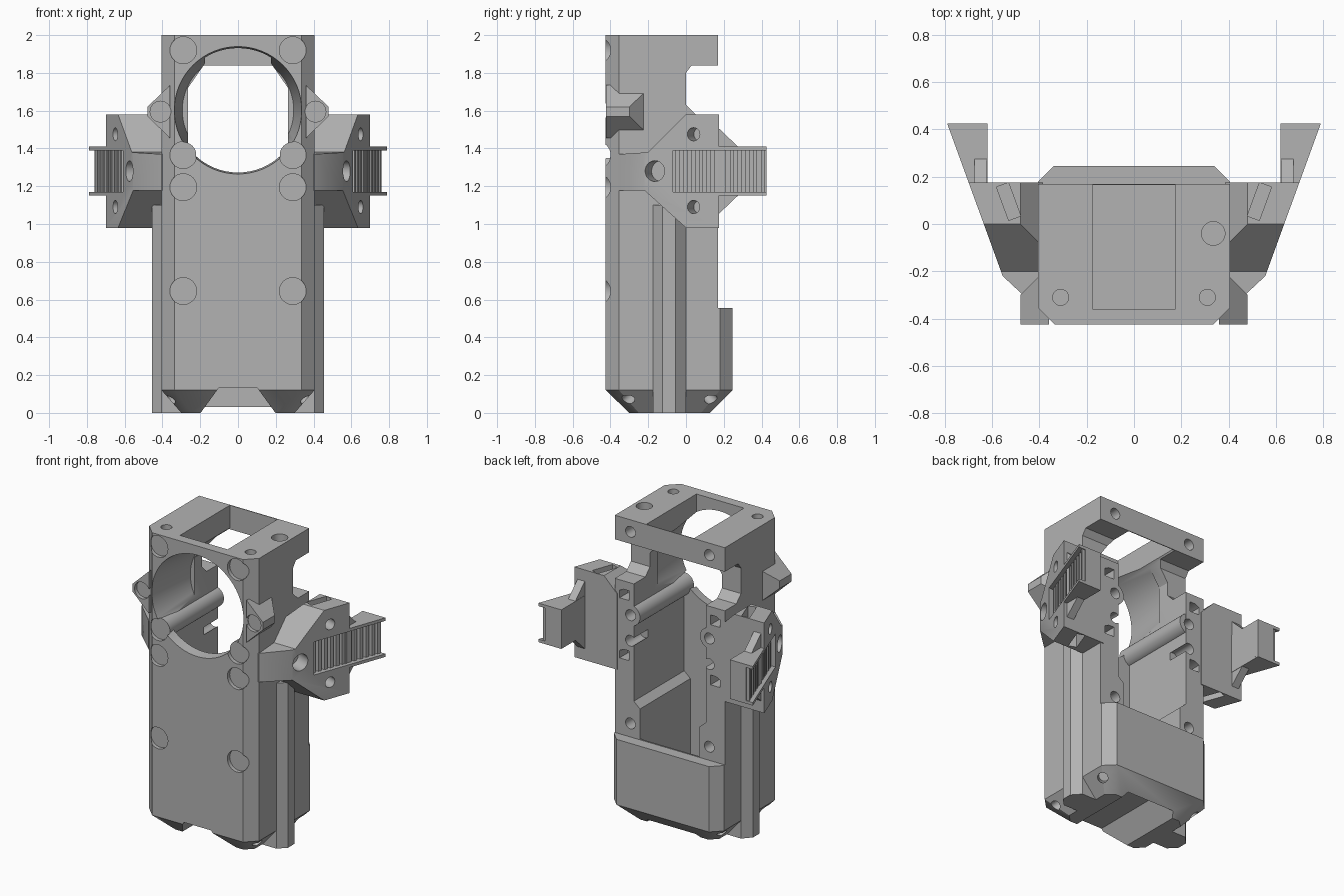
import bpy, bmesh, math
from mathutils import Vector

if "Cube" in bpy.data.objects:
    bpy.data.objects.remove(bpy.data.objects["Cube"])

grey = bpy.data.materials.new("plain grey")
grey.diffuse_color = (0.45, 0.45, 0.45, 1)
grey.use_nodes = True
grey.node_tree.nodes["Principled BSDF"].inputs["Base Color"].default_value = grey.diffuse_color


def finish(bm, name):
    bmesh.ops.recalc_face_normals(bm, faces=bm.faces)
    me = bpy.data.meshes.new(name)
    bm.to_mesh(me)
    bm.free()
    me.materials.append(grey)
    ob = bpy.data.objects.new(name, me)
    bpy.context.collection.objects.link(ob)
    return ob


def prism(name, pts, axis, a, b):
    """Extrude a 2D outline along an axis from a to b."""
    place = {'x': lambda p, t: (t, p[0], p[1]),
             'y': lambda p, t: (p[0], t, p[1]),
             'z': lambda p, t: (p[0], p[1], t)}[axis]
    bm = bmesh.new()
    lo = [bm.verts.new(place(p, a)) for p in pts]
    hi = [bm.verts.new(place(p, b)) for p in pts]
    bm.faces.new(lo)
    bm.faces.new(hi)
    n = len(pts)
    for i in range(n):
        j = (i + 1) % n
        bm.faces.new((lo[i], lo[j], hi[j], hi[i]))
    return finish(bm, name)


def cyl(name, p0, p1, r0, r1=None, n=32):
    p0, p1 = Vector(p0), Vector(p1)
    d = p1 - p0
    m = d.to_track_quat('Z', 'Y').to_matrix().to_4x4()
    m.translation = (p0 + p1) / 2
    bm = bmesh.new()
    bmesh.ops.create_cone(bm, cap_ends=True, segments=n, radius1=r0,
                          radius2=r0 if r1 is None else r1, depth=d.length, matrix=m)
    return finish(bm, name)


def boolean(ob, other, op='DIFFERENCE'):
    mod = ob.modifiers.new("bool", 'BOOLEAN')
    mod.operation, mod.object, mod.solver = op, other, 'EXACT'
    dg = bpy.context.evaluated_depsgraph_get()
    me = bpy.data.meshes.new_from_object(ob.evaluated_get(dg))
    ob.modifiers.remove(mod)
    ob.data = me
    bpy.data.objects.remove(other)


def mirror(ob):
    ob.modifiers.new("mirror", 'MIRROR')


def both(pts):
    """Complete a right-half outline with its mirror image."""
    return pts + [(-x, y) for x, y in reversed(pts)]


# main body: eight-sided column with a tapered foot
bm = bmesh.new()
full = both([(.335, -.425), (.405, -.355), (.405, .18), (.34, .245)])
foot = both([(.25, -.3), (.3, -.25), (.3, .08), (.25, .125)])
rings = [[bm.verts.new((x, y, z)) for x, y in o] for o, z in ((foot, 0), (full, .12), (full, 2))]
bm.faces.new(rings[0])
bm.faces.new(rings[2])
for lo, hi in zip(rings, rings[1:]):
    for i in range(8):
        j = (i + 1) % 8
        bm.faces.new((lo[i], lo[j], hi[j], hi[i]))
body = finish(bm, "body_shell")

# back step, upper window and top arms
boolean(body, prism("cut", [(.17, .555), (.5, .555), (.5, 2.1), (.17, 2.1), (.17, 1.84), (.03, 1.84),
                            (0, 1.8), (0, 1.63), (.05, 1.58), (.17, 1.58)], 'x', -.6, .6))
# inner cavity, open at the back above the low rear wall
boolean(body, prism("cut", both([(.22, .2), (.22, .76), (.265, .8), (.265, 1.72), (.175, 1.85),
                                 (.175, 2.1)]), 'y', -.36, .165))
boolean(body, prism("cut", both([(.22, .56), (.22, .76), (.265, .8), (.265, 1.72)]), 'y', .1, .4))
# big round front opening
boolean(body, cyl("cut", (0, -.43, 1.602), (0, -.08, 1.602), .338, .295, 64))
# groove under the foot
boolean(body, prism("cut", both([(.22, -.03), (.1, .135)]), 'y', -.6, .155))

for s in (1, -1):
    # screw sleeve crossing the opening
    boolean(body, cyl("sleeve", (s * .29, -.41, 1.365), (s * .29, .168, 1.365), .069), 'UNION')
    # screw recesses in front, bores behind
    for z in (.645, 1.195, 1.365, 1.92):
        boolean(body, cyl("cut", (s * .29, -.5, z), (s * .29, -.4, z), .071))
        boolean(body, cyl("cut", (s * .29, .02, z), (s * .29, .3, z), .036, n=20))
    # nut pockets in the back
    for z in (1.09, 1.49):
        boolean(body, prism("cut", [(s * .3, z - .03), (s * .37, z - .03), (s * .37, z + .02),
                                    (s * .34, z + .035), (s * .3, z + .035)], 'y', .08, .3))
    # angled foot screws
    for y, d in ((-.305, -1), (.13, 1)):
        c = Vector((s * .355, y, .075))
        n = Vector((s * .6, d * .6, -.6))
        boolean(body, cyl("cut", c - n * .12, c + n * .3, .032, n=20))
    # top holes
    boolean(body, cyl("cut", (s * .31, -.31, 1.92), (s * .31, -.31, 2.1), .034, n=20))
boolean(body, cyl("cut", (.335, -.04, 1.9), (.335, -.04, 2.1), .05, n=20))

# side ribs of the column
rib = prism("side_rib", [(.28, -.175), (.405, -.175), (.455, -.125), (.455, -.055), (.405, 0),
                         (.28, 0)], 'z', 0, 1.1)
mirror(rib)

# ears beside the round opening
ear = prism("ear_boss", [(.36, -.424), (.48, -.424), (.48, -.3), (.405, -.225), (.36, -.225)],
            'z', 1.4, 1.8)
boolean(ear, prism("cut", [(.36, 1.735), (.48, 1.62), (.48, 1.57), (.36, 1.455)], 'y', -.6, 0),
        'INTERSECT')
boolean(ear, cyl("cut", (.41, -.5, 1.595), (.41, -.4, 1.595), .055))
for s in (1, -1):
    boolean(body, cyl("cut", (s * .41, -.5, 1.595), (s * .41, -.4, 1.595), .055))
mirror(ear)


def slant(y, inset=0):
    """Point on the slanted outer face of the side wing."""
    return (.635 + .364 * y - inset, y)


# side wing: plan outline trimmed by the side outline and the front outline
wing = prism("side_wing", [(.385, .176), slant(.176), slant(-.22), (.405, -.36), (.385, -.36)],
             'z', .9, 1.7)
boolean(wing, prism("cut", [(-.5, 1.178), (-.22, 1.178), (0, .98), (.3, .98), (.3, 1.58), (0, 1.58),
                            (-.2, 1.38), (-.5, 1.36)], 'x', .2, 1), 'INTERSECT')
boolean(wing, prism("cut", [(.3, .9), (.9, .9), (.9, 1.7), (.6, 1.7), (.3, 1.4)], 'y', -.6, .6),
        'INTERSECT')
# channel for the toothed rail
boolean(wing, prism("cut", [slant(-.07, .05), slant(.3, .05), slant(.3, -.1), slant(-.07, -.1)],
                    'z', 1.17, 1.39))
# screw holes through the slanted face
nrm = Vector((.94, -.342, 0))
for y, z, r in ((-.165, 1.28, .055), (.04, 1.475, .035), (.04, 1.09, .035)):
    c = Vector((*slant(y), z))
    boolean(wing, cyl("cut", c - nrm * .1, c + nrm * .1, r, n=24))
# nut slots above and below
sn, cs = math.sin(math.radians(20)), math.cos(math.radians(20))
slot = [(.53 + u * cs + v * sn, .095 - u * sn + v * cs)
        for u, v in ((-.027, -.075), (.027, -.075), (.027, .075), (-.027, .075))]
boolean(wing, prism("cut", slot, 'z', 1.47, 1.7))
boolean(wing, prism("cut", slot, 'z', .9, 1.09))
mirror(wing)

# rail block behind the wing, with upper and lower flanges
block = prism("rail_block", [(.62, .15), slant(.15, .05), slant(.425, .05), (.62, .425)],
              'z', 1.16, 1.4)
mirror(block)
for name, z in (("lower_flange", 1.15), ("upper_flange", 1.39)):
    mirror(prism(name, [(.62, .17), slant(.17), slant(.425), (.62, .425)], 'z', z, z + .02))

# rail teeth
for i in range(12):
    y = -.055 + i * .041
    mirror(prism("rail_tooth", [slant(y, .06), slant(y + .022, .06), slant(y + .022, .028),
                                slant(y, .028)], 'z', 1.168, 1.392))

# gusset joining rail block and wing
gusset = prism("rail_gusset", [(.17, 1.51), (.28, 1.405), (.28, 1.155), (.17, 1.05)],
               'x', .622, .675)
mirror(gusset)

bpy.ops.object.select_all(action='SELECT')
bpy.context.view_layer.objects.active = body
bpy.ops.object.shade_smooth_by_angle()
